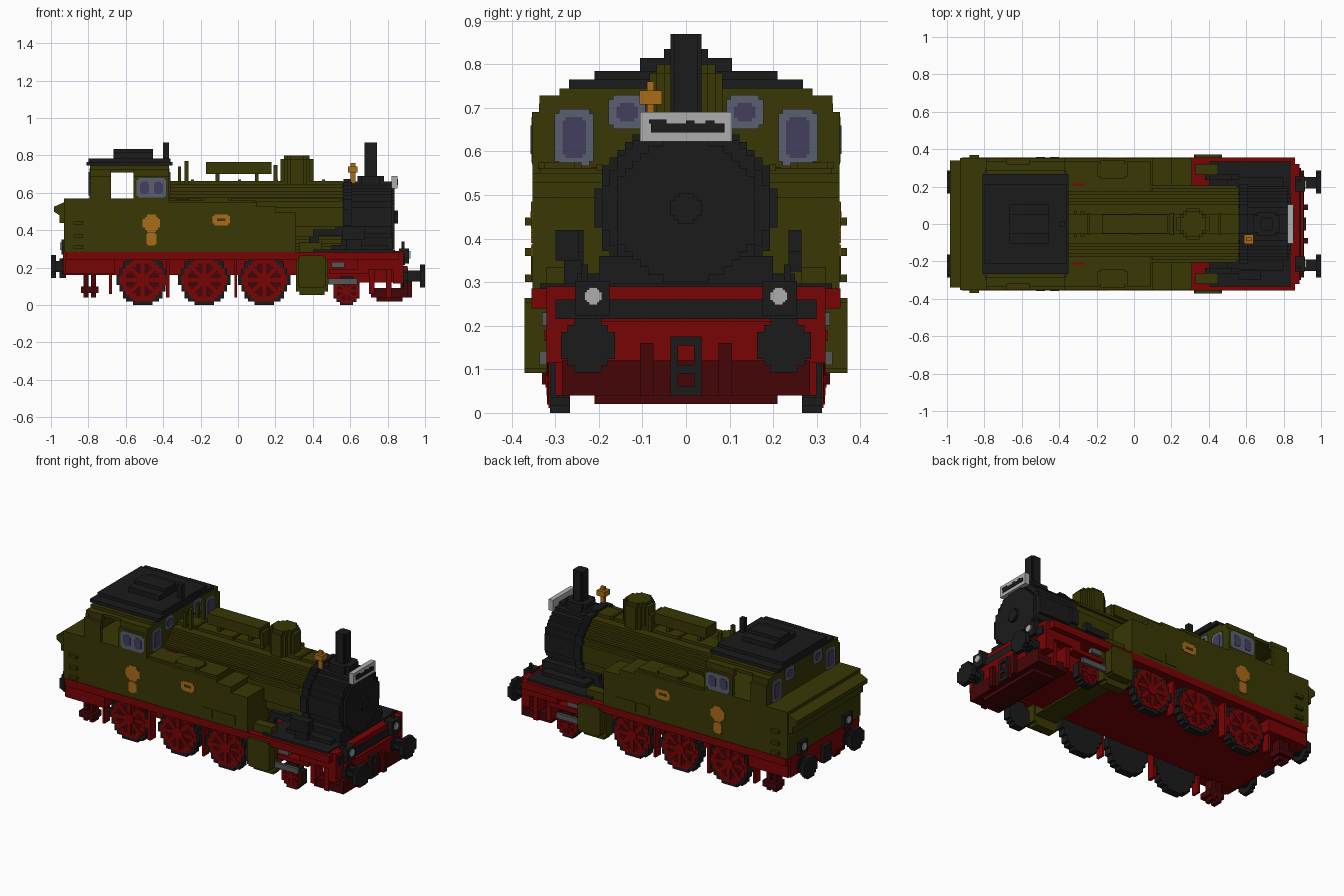
import bpy, bmesh, math
from mathutils import Matrix, Vector

cube = bpy.data.objects.get("Cube")
if cube:
    bpy.data.objects.remove(cube, do_unlink=True)


def material(name, rgb):
    m = bpy.data.materials.new(name)
    m.use_nodes = True
    m.diffuse_color = (*rgb, 1)
    m.node_tree.nodes["Principled BSDF"].inputs["Base Color"].default_value = (*rgb, 1)
    return m


GREEN = material("olive green", (0.040, 0.039, 0.0015))
BLACK = material("soot black", (0.011, 0.011, 0.011))
RED = material("frame red", (0.19, 0.001, 0.0015))
DARK = material("dark red", (0.060, 0.0015, 0.002))
BRASS = material("brass orange", (0.40, 0.15, 0.010))
PALE = material("pale grey", (0.42, 0.42, 0.42))
STEEL = material("steel grey", (0.095, 0.095, 0.095))
FRAME = material("window frame blue", (0.105, 0.118, 0.165))
PANE = material("window pane", (0.055, 0.049, 0.112))
U = 0.0175  # step size of the blocky outlines


def finish(name, bm, mat, mirror=False):
    """Turn a bmesh into an object, optionally copied across y = 0."""
    if mirror:
        dup = bmesh.ops.duplicate(bm, geom=bm.verts[:] + bm.edges[:] + bm.faces[:])["geom"]
        for v in (g for g in dup if isinstance(g, bmesh.types.BMVert)):
            v.co.y *= -1
    bmesh.ops.recalc_face_normals(bm, faces=bm.faces[:])
    me = bpy.data.meshes.new(name)
    bm.to_mesh(me)
    bm.free()
    me.materials.append(mat)
    ob = bpy.data.objects.new(name, me)
    bpy.context.scene.collection.objects.link(ob)


def boxes(name, mat, *dims, mirror=False):
    """Each box is x0, x1, y0, y1, z0, z1."""
    bm = bmesh.new()
    for x0, x1, y0, y1, z0, z1 in dims:
        m = Matrix.Translation(((x0 + x1) / 2, (y0 + y1) / 2, (z0 + z1) / 2)) \
            @ Matrix.Diagonal((x1 - x0, y1 - y0, z1 - z0, 1))
        bmesh.ops.create_cube(bm, size=1, matrix=m)
    finish(name, bm, mat, mirror)


def prism(name, mat, pts, axis, lo, hi, mirror=False):
    """Extrude an outline along an axis."""
    place = {"x": lambda a, b, c: (c, a, b), "y": lambda a, b, c: (a, c, b),
             "z": lambda a, b, c: (a, b, c)}[axis]
    bm = bmesh.new()
    f = bm.faces.new([bm.verts.new(place(a, b, lo)) for a, b in pts])
    ext = bmesh.ops.extrude_face_region(bm, geom=[f])["geom"]
    shift = Vector(place(0, 0, hi - lo))
    for v in (g for g in ext if isinstance(g, bmesh.types.BMVert)):
        v.co += shift
    finish(name, bm, mat, mirror)


def disc(ca, cb, r):
    """Stepped circle outline."""
    u = min(U, r / 4)
    n = round(2 * r / u)
    h = 2 * r / n
    side = []
    for i in range(n):
        z0 = -r + i * h
        w = round(math.sqrt(r * r - (z0 + h / 2) ** 2) / u) * u
        if side and abs(side[-1][0] - w) < 1e-6:
            side[-1] = (w, z0 + h)
        else:
            side += [(w, z0), (w, z0 + h)]
    return [(ca + a, cb + b) for a, b in side] + [(ca - a, cb + b) for a, b in reversed(side)]


def plate(ca, cb, w, h, c=0.01):
    """Rectangle outline with notched corners."""
    a, b = w / 2, h / 2
    q = [(a, b - c), (a - c, b - c), (a - c, b)]
    pts = q + [(-x, y) for x, y in reversed(q)] + [(-x, -y) for x, y in q] \
        + [(x, -y) for x, y in reversed(q)]
    return [(ca + x, cb + y) for x, y in pts]


# Frame, running board and underside
boxes("running_board", RED, (-0.92, 0.86, -0.355, 0.355, 0.24, 0.285))
boxes("main_frame", RED, (-0.92, 0.33, -0.265, 0.265, 0.16, 0.24),
      (0.33, 0.86, -0.2, 0.2, 0.12, 0.24))
boxes("rear_skirt", RED, (-0.925, -0.66, -0.34, 0.34, 0.165, 0.24))
boxes("rear_beam", RED, (-0.935, -0.91, -0.33, 0.33, 0.165, 0.285))
boxes("front_deck", BLACK, (0.40, 0.84, -0.335, 0.335, 0.285, 0.297))
boxes("front_beam", RED, (0.83, 0.885, -0.32, 0.32, 0.115, 0.29),
      (0.885, 0.905, -0.25, 0.25, 0.12, 0.21))
boxes("beam_bar", BLACK, (0.885, 0.893, -0.30, 0.30, 0.215, 0.26))
boxes("front_guard", DARK, (0.71, 0.90, -0.285, 0.285, 0.04, 0.09),
      (0.74, 0.88, -0.21, 0.21, 0.02, 0.04), (0.885, 0.91, -0.285, 0.285, 0.04, 0.12))
boxes("rail_hooks", DARK, (0.88, 0.93, 0.075, 0.105, 0.04, 0.16), mirror=True)
boxes("cab_steps", DARK, (-0.84, -0.745, 0.25, 0.33, 0.065, 0.10),
      (-0.825, -0.80, 0.25, 0.31, 0.04, 0.17), (-0.785, -0.76, 0.25, 0.31, 0.04, 0.17), mirror=True)
boxes("frame_hangers", RED, (-0.385, -0.365, 0.27, 0.32, 0.04, 0.24),
      (-0.02, -0.005, 0.27, 0.32, 0.04, 0.24), (-0.69, -0.675, 0.27, 0.32, 0.06, 0.17), mirror=True)

# Driving and leading wheels
for label, x, r in (("rear", -0.51, 0.134), ("middle", -0.18, 0.134),
                    ("front", 0.14, 0.134), ("leading", 0.58, 0.077)):
    prism(label + "_tyre", BLACK, disc(x, r, r), "y", 0.266, 0.312, True)
    prism(label + "_wheel_rim", RED, disc(x, r, r * 0.86), "y", 0.312, 0.315, True)
    prism(label + "_wheel_gap", DARK, disc(x, r, r * 0.66), "y", 0.315, 0.3165, True)
    spokes = bmesh.new()
    for k in range(4):
        m = Matrix.Translation((x, 0.3165, r)) @ Matrix.Rotation(k * math.pi / 4, 4, "Y") \
            @ Matrix.Diagonal((r * 1.5, 0.004 + k * 0.0004, r * 0.15, 1))
        bmesh.ops.create_cube(spokes, size=1, matrix=m)
    finish(label + "_spokes", spokes, RED, True)
    prism(label + "_hub", RED, disc(x, r, r * 0.24), "y", 0.315, 0.322, True)

# Cylinders and rods
boxes("cylinder_block", GREEN, (0.33, 0.47, -0.30, 0.30, 0.11, 0.24))
prism("cylinder", GREEN, plate(0.395, 0.16, 0.17, 0.21, 0.018), "y", 0.265, 0.32, True)
prism("cylinder_cover", GREEN, plate(0.395, 0.178, 0.15, 0.172), "y", 0.32, 0.371, True)
boxes("piston_rods", STEEL, (0.48, 0.64, 0.32, 0.336, 0.11, 0.142),
      (0.50, 0.57, 0.30, 0.33, 0.20, 0.23), mirror=True)
boxes("leading_bracket", RED, (0.49, 0.70, 0.27, 0.325, 0.165, 0.19),
      (0.64, 0.83, 0.26, 0.32, 0.19, 0.24), (0.70, 0.73, 0.22, 0.30, 0.06, 0.19),
      (0.79, 0.82, 0.22, 0.30, 0.04, 0.19), mirror=True)

# Boiler and smokebox
prism("boiler", GREEN, disc(0, 0.47, 0.193), "x", -0.38, 0.56)
prism("smokebox", BLACK, disc(0, 0.47, 0.19), "x", 0.56, 0.82)
prism("smokebox_ring", BLACK, disc(0, 0.47, 0.205), "x", 0.565, 0.61)
prism("smokebox_door", BLACK, disc(0, 0.465, 0.165), "x", 0.82, 0.838)
prism("door_knob", BLACK, disc(0, 0.47, 0.035), "x", 0.838, 0.855)
boxes("smokebox_saddle", BLACK, (0.55, 0.83, -0.20, 0.20, 0.29, 0.36),
      (0.50, 0.80, -0.25, 0.25, 0.29, 0.32))
boxes("boiler_bands", GREEN, *[(x, x + 0.015, -0.06, 0.06, 0.655, 0.672)
                               for x in (-0.25, 0.0, 0.2, 0.45)])
boxes("boiler_handrail", GREEN, (-0.37, 0.55, 0.19, 0.205, 0.555, 0.57), mirror=True)
prism("steam_pipe", BLACK, [(0.38, 0.325), (0.43, 0.325), (0.43, 0.37), (0.56, 0.37),
      (0.56, 0.42), (0.52, 0.42), (0.52, 0.405), (0.40, 0.405), (0.40, 0.36), (0.38, 0.36)],
      "y", 0.235, 0.265, True)
boxes("pump", BLACK, (0.56, 0.68, -0.30, -0.245, 0.35, 0.42), (0.58, 0.66, -0.28, -0.24, 0.297, 0.35))

# Chimney, dome, bell and fittings on top
prism("chimney_base", BLACK, plate(0.71, 0, 0.14, 0.13, 0.02), "z", 0.64, 0.69)
prism("chimney", BLACK, plate(0.71, 0, 0.066, 0.07, 0.008), "z", 0.69, 0.87)
prism("dome", GREEN, disc(0.315, 0, 0.084), "z", 0.64, 0.78)
prism("dome_cap", GREEN, disc(0.315, 0, 0.068), "z", 0.78, 0.80)
boxes("top_casing", GREEN, (-0.17, 0.18, -0.05, 0.05, 0.70, 0.765),
      (-0.12, -0.10, -0.03, 0.03, 0.65, 0.70), (0.09, 0.11, -0.03, 0.03, 0.65, 0.70),
      (0.19, 0.21, -0.06, 0.06, 0.65, 0.75))
boxes("valve_posts", GREEN, (-0.32, -0.305, 0.05, 0.07, 0.64, 0.74),
      (-0.285, -0.265, 0.05, 0.07, 0.64, 0.77), mirror=True)
boxes("valve_pipes", RED, (-0.33, -0.26, 0.205, 0.217, 0.55, 0.5645), mirror=True)
boxes("bell", BRASS, (0.602, 0.628, -0.09, -0.073, 0.65, 0.76),
      (0.588, 0.64, -0.107, -0.055, 0.708, 0.74))
boxes("front_sign", PALE, (0.822, 0.852, -0.105, 0.105, 0.623, 0.69))
boxes("sign_stripe", BLACK, (0.852, 0.856, -0.08, 0.088, 0.643, 0.664),
      (0.852, 0.856, -0.085, -0.045, 0.664, 0.673), (0.852, 0.856, 0.0, 0.02, 0.664, 0.671),
      (0.852, 0.856, 0.045, 0.065, 0.664, 0.671))

# Side tanks with a stepped front end
boxes("side_tank", GREEN, (-0.38, 0.10, 0.15, 0.352, 0.285, 0.55),
      (-0.38, 0.09, 0.15, 0.335, 0.55, 0.562), (0.10, 0.20, 0.15, 0.352, 0.285, 0.53),
      (0.20, 0.31, 0.15, 0.352, 0.285, 0.495), (0.33, 0.45, 0.265, 0.32, 0.285, 0.335), mirror=True)
prism("tank_hatch", GREEN, plate(-0.115, 0.29, 0.16, 0.10, 0.015), "z", 0.56, 0.575, True)
boxes("tank_panels", GREEN, (0.0, 0.075, 0.35, 0.355, 0.305, 0.36),
      (0.09, 0.23, 0.35, 0.355, 0.305, 0.36), mirror=True)
prism("tank_badge", BRASS, plate(-0.09, 0.455, 0.092, 0.06), "y", 0.350, 0.355, True)
boxes("badge_centre", GREEN, (-0.113, -0.067, 0.353, 0.3565, 0.449, 0.462), mirror=True)

# Bunker and cab
boxes("bunker", GREEN, (-0.93, -0.37, -0.352, 0.352, 0.285, 0.57))
prism("bunker_lip", GREEN, [(-0.93, 0.44), (-0.955, 0.44), (-0.955, 0.48), (-0.985, 0.50),
      (-0.985, 0.525), (-0.93, 0.55)], "y", -0.34, 0.34)
arch = [(0.354, 0.57), (0.354, 0.69), (0.337, 0.69), (0.337, 0.71), (0.32, 0.71),
        (0.32, 0.728), (0.29, 0.728), (0.29, 0.745)]
profile = arch + [(-a, b) for a, b in reversed(arch)]
prism("cab_front_wall", GREEN, profile, "x", -0.39, -0.37)
prism("cab_back_wall", GREEN, profile, "x", -0.79, -0.77)
ceiling = arch[4:]
prism("cab_ceiling", GREEN, ceiling + [(-a, b) for a, b in reversed(ceiling)], "x", -0.79, -0.37)
boxes("cab_side_walls", GREEN, (-0.79, -0.68, 0.335, 0.352, 0.57, 0.69),
      (-0.56, -0.37, 0.335, 0.352, 0.57, 0.69), (-0.79, -0.68, 0.315, 0.336, 0.685, 0.728),
      (-0.56, -0.37, 0.315, 0.336, 0.685, 0.728), mirror=True)
boxes("cab_roof", BLACK, (-0.81, -0.35, -0.268, 0.268, 0.745, 0.765),
      (-0.80, -0.36, -0.21, 0.21, 0.765, 0.785))
boxes("roof_vent", BLACK, (-0.665, -0.455, -0.105, 0.105, 0.785, 0.815),
      (-0.665, -0.455, -0.05, 0.05, 0.815, 0.835))
boxes("whistle", BLACK, (-0.40, -0.37, -0.015, 0.015, 0.785, 0.868))

# Windows
prism("side_window_frame", FRAME, plate(-0.463, 0.627, 0.158, 0.105), "y", 0.350, 0.355, True)
for x in (-0.50, -0.426):
    prism("side_window_pane", PANE, plate(x, 0.627, 0.048, 0.066, 0.009), "y", 0.353, 0.357, True)
for wall, d in ((-0.37, 1), (-0.79, -1)):
    for y, z, w, h in ((0.257, 0.632, 0.09, 0.13), (0.135, 0.69, 0.085, 0.078)):
        a, b, c = (wall + d * t for t in (-0.001, 0.005, 0.008))
        prism("end_window_frame", FRAME, plate(y, z, w, h), "x", a, b, True)
        prism("end_window_pane", PANE, plate(y, z, w - 0.036, h - 0.036, 0.008), "x", b, c, True)

# Cab badges and small grips
prism("cab_badge", BRASS, disc(-0.463, 0.437, 0.047), "y", 0.350, 0.356, True)
prism("cab_badge_lower", BRASS, plate(-0.463, 0.353, 0.054, 0.068, 0.007), "y", 0.350, 0.356, True)
boxes("cab_grips", GREEN, *[(-0.88, -0.83, 0.35, 0.37, z, z + 0.018) for z in (0.30, 0.36, 0.43)],
      mirror=True)

# Buffers and lamps
for label, d, z, base, lamp_z in (("front", 1, 0.155, 0.88, 0.268), ("rear", -1, 0.207, 0.91, 0.315)):
    prism(label + "_buffer_stem", BLACK, disc(0.22, z, 0.03), "x", d * base, d * 0.975, True)
    prism(label + "_buffer_collar", BLACK, disc(0.22, z, 0.045), "x", d * base, d * (base + 0.03), True)
    prism(label + "_buffer_head", BLACK, disc(0.225, z, 0.062), "x", d * 0.972, d * 1.0, True)
    a, b = sorted((d * (base - 0.02), d * (base + 0.035)))
    boxes(label + "_lamp_box", BLACK, (a, b, 0.175, 0.255, lamp_z - 0.045, lamp_z + 0.035), mirror=True)
    prism(label + "_lamp_lens", PALE, disc(0.213, lamp_z, 0.02), "x",
          d * (base + 0.03), d * (base + 0.042), True)

# Couplings
boxes("front_coupling", BLACK, (0.87, 0.92, -0.036, -0.018, 0.04, 0.175),
      (0.87, 0.92, 0.018, 0.036, 0.04, 0.175),
      *[(0.87, 0.92, -0.02, 0.02, h, h + 0.02) for h in (0.04, 0.09, 0.155)])
boxes("rear_coupling", BLACK, (-0.955, -0.92, -0.036, 0.036, 0.145, 0.25))
boxes("front_posts", BLACK, (0.875, 0.89, 0.225, 0.24, 0.29, 0.34), mirror=True)
